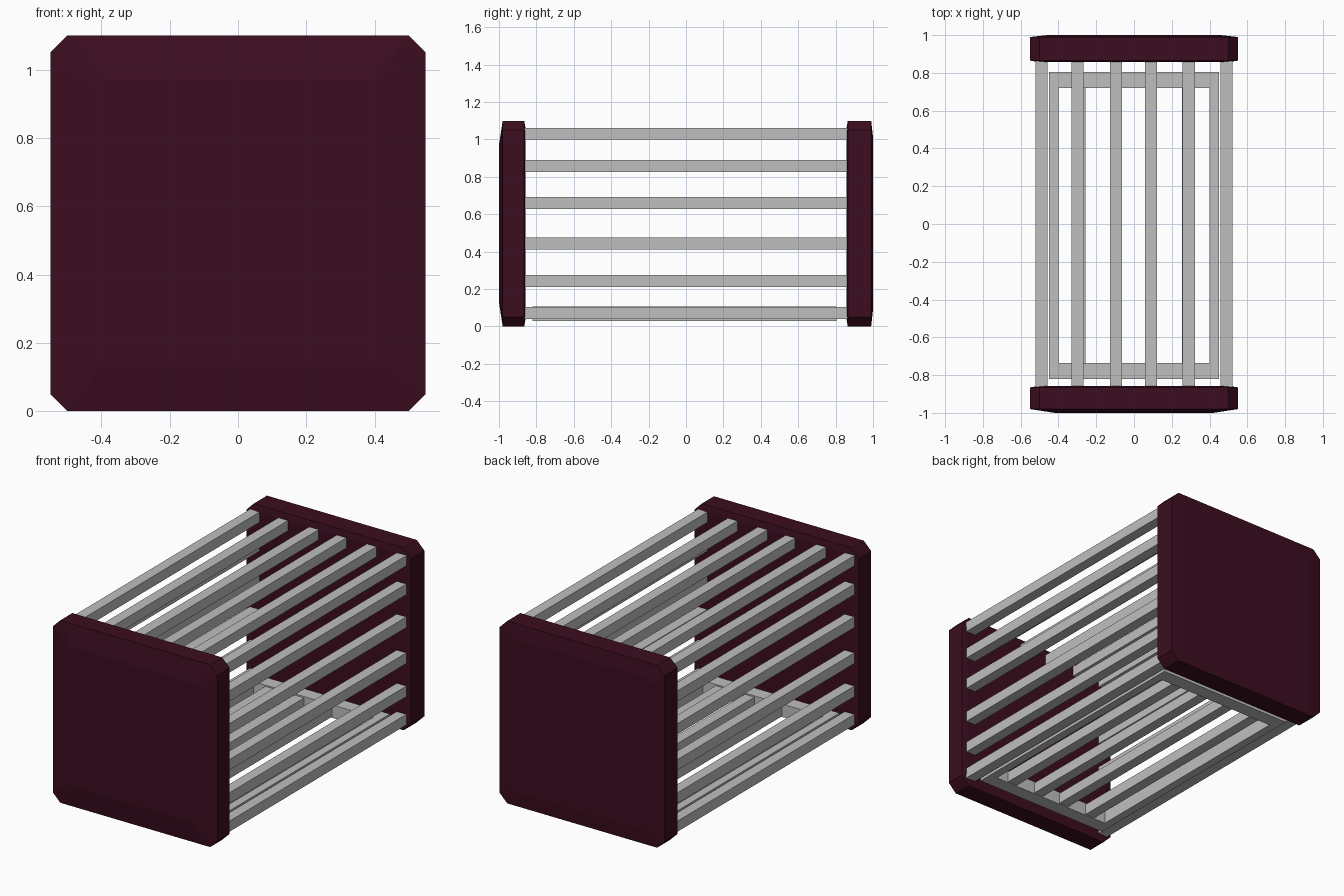
import bpy
import bmesh

cube = bpy.data.objects.get("Cube")
if cube:
    bpy.data.objects.remove(cube, do_unlink=True)


def material(name, color):
    mat = bpy.data.materials.new(name)
    mat.use_nodes = True
    mat.diffuse_color = color
    bsdf = next(n for n in mat.node_tree.nodes if n.type == 'BSDF_PRINCIPLED')
    bsdf.inputs["Base Color"].default_value = color
    return mat


maroon = material("dark maroon", (0.045, 0.004, 0.014, 1))
grey = material("light grey", (0.52, 0.52, 0.52, 1))


def finish(name, bm, mat):
    bmesh.ops.recalc_face_normals(bm, faces=bm.faces)
    mesh = bpy.data.meshes.new(name)
    bm.to_mesh(mesh)
    bm.free()
    mesh.materials.append(mat)
    obj = bpy.data.objects.new(name, mesh)
    bpy.context.collection.objects.link(obj)


def box(name, lo, hi):
    bm = bmesh.new()
    bmesh.ops.create_cube(bm, size=1)
    for v in bm.verts:
        v.co = [(a + b) / 2 + c * (b - a) for a, b, c in zip(lo, hi, v.co)]
    finish(name, bm, grey)


def panel(name, rings):
    """Loft clipped-corner squares, each given as (y, inset, corner cut)."""
    bm = bmesh.new()
    loops = []
    for y, inset, cut in rings:
        h = 0.55 - inset
        k = h - cut
        outline = [(h, k), (k, h), (-k, h), (-h, k),
                   (-h, -k), (-k, -h), (k, -h), (h, -k)]
        loops.append([bm.verts.new((x, y, z + 0.55)) for x, z in outline])
    for a, b in zip(loops, loops[1:]):
        for i in range(8):
            j = (i + 1) % 8
            bm.faces.new((a[i], a[j], b[j], b[i]))
    bm.faces.new(loops[0])
    bm.faces.new(loops[-1])
    finish(name, bm, maroon)


# Solid end panels with gently raised outer faces
panel("front_panel", [(-1, 0.13, 0.02), (-0.98, 0, 0.05),
                      (-0.865, 0, 0.05), (-0.858, 0.04, 0.04)])
panel("back_panel", [(1, 0.09, 0.03), (0.99, 0, 0.05),
                     (0.865, 0, 0.05), (0.858, 0.04, 0.04)])

# Long bars across the top, then down both sides
R = 0.032
END = 0.87
for i, x in enumerate((-0.49, -0.3, -0.095, 0.09, 0.29, 0.49)):
    box(f"top_bar_{i + 1}", (x - R, -END, 1.0), (x + R, END, 1.062))
for side, x in (("right", -0.49), ("left", 0.49)):
    for i, z in enumerate((0.072, 0.243, 0.443, 0.66, 0.858)):
        box(f"{side}_bar_{i + 1}", (x - R, -END, z - R), (x + R, END, z + R))

# Floor frame with its slats
LOW, HIGH = 0.03, 0.108
box("floor_frame_front", (-0.45, -0.82, LOW), (0.45, -0.735, HIGH))
box("floor_frame_back", (-0.45, 0.72, LOW), (0.45, 0.805, HIGH))
for side, x in (("right", -0.425), ("left", 0.425)):
    box(f"floor_frame_{side}", (x - 0.025, -0.735, LOW), (x + 0.025, 0.72, HIGH))
for i, x in enumerate((-0.29, -0.095, 0.09, 0.285)):
    box(f"floor_slat_{i + 1}", (x - R, -0.735, 0.035), (x + R, 0.72, 0.1))
